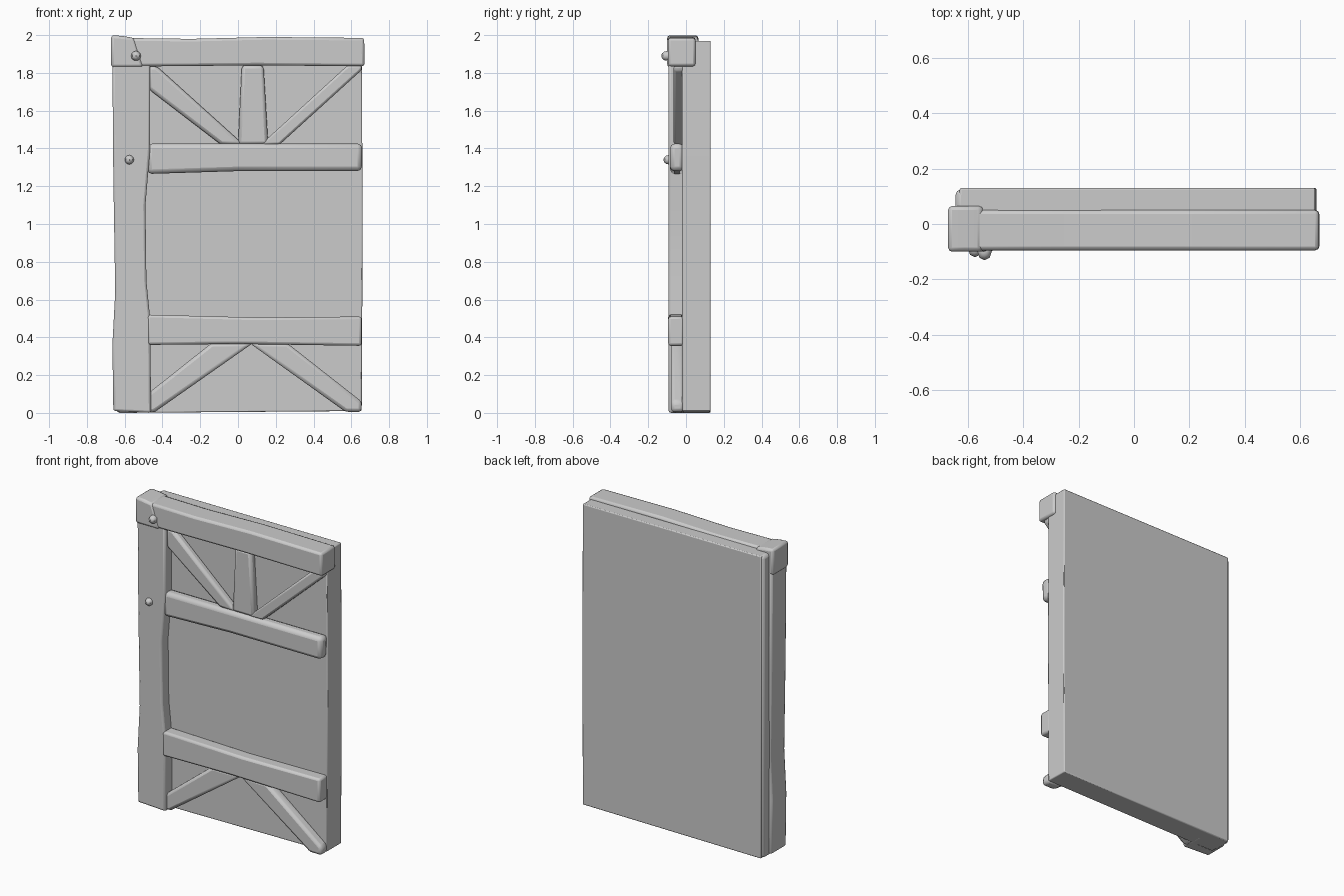
import bpy, bmesh, math

cube = bpy.data.objects.get("Cube")
if cube:
    bpy.data.objects.remove(cube)

grey = bpy.data.materials.new("plain_grey")
grey.use_nodes = True
grey.diffuse_color = (0.6, 0.6, 0.6, 1)
grey.node_tree.nodes["Principled BSDF"].inputs["Base Color"].default_value = (0.6, 0.6, 0.6, 1)


def finish(name, bm, bevel=0.0, segments=2):
    bmesh.ops.recalc_face_normals(bm, faces=bm.faces)
    mesh = bpy.data.meshes.new(name)
    bm.to_mesh(mesh)
    bm.free()
    obj = bpy.data.objects.new(name, mesh)
    bpy.context.collection.objects.link(obj)
    mesh.materials.append(grey)
    if bevel:
        mod = obj.modifiers.new("worn_edges", 'BEVEL')
        mod.width = bevel
        mod.segments = segments
        mod.limit_method = 'ANGLE'
    bpy.ops.object.select_all(action='DESELECT')
    obj.select_set(True)
    bpy.context.view_layer.objects.active = obj
    bpy.ops.object.shade_smooth_by_angle(angle=math.radians(40))
    return obj


def slab(name, outline, front, back, bevel=0.012):
    """Extrude an (x, z) outline from y = front to y = back."""
    bm = bmesh.new()
    face = bm.faces.new([bm.verts.new((x, front, z)) for x, z in outline])
    new = bmesh.ops.extrude_face_region(bm, geom=[face])["geom"]
    for v in new:
        if isinstance(v, bmesh.types.BMVert):
            v.co.y = back
    return finish(name, bm, bevel)


def knob(name, x, y, z, radius):
    bm = bmesh.new()
    bmesh.ops.create_uvsphere(bm, u_segments=8, v_segments=6, radius=radius)
    for v in bm.verts:
        v.co = (x + v.co.x, y + v.co.y * 1.2, z + v.co.z)
    return finish(name, bm)


# Backing panel
slab("back_panel", [(-0.63, 0), (0.655, 0.01), (0.66, 1.0), (0.655, 1.97), (-0.63, 1.97)],
     -0.02, 0.13, 0.006)

# Upright post, chamfered towards the back
post = slab("side_post", [(-0.66, 0.01), (-0.46, 0.0), (-0.465, 0.5), (-0.485, 0.7), (-0.49, 1.1),
                          (-0.465, 1.4), (-0.465, 1.85), (-0.665, 1.85), (-0.66, 1.25),
                          (-0.65, 0.64), (-0.665, 0.36)], -0.092, 0.065)
slab("post_back_edge", [(-0.645, 0), (-0.6, 0), (-0.6, 1.97), (-0.645, 1.97)], 0.0, 0.125, 0.02)

# Crossbeams
slab("top_beam", [(-0.62, 1.835), (-0.42, 1.835), (0.1, 1.84), (0.67, 1.835), (0.668, 1.985),
                  (0.15, 1.99), (-0.25, 1.98), (-0.62, 1.985)], -0.095, 0.05, 0.014)
slab("top_corner_block", [(-0.672, 1.83), (-0.5, 1.83), (-0.55, 1.985), (-0.61, 1.995), (-0.672, 2.0)],
     -0.1, 0.065, 0.015)
slab("middle_beam", [(-0.48, 1.265), (0.0, 1.28), (0.655, 1.28), (0.658, 1.425), (-0.48, 1.425)],
     -0.085, -0.01, 0.024)
slab("lower_beam", [(-0.48, 0.36), (0.0, 0.365), (0.655, 0.355), (0.655, 0.51), (0.1, 0.505),
                    (-0.48, 0.52)], -0.095, -0.01, 0.014)

# Upper lattice braces
braces = {
    "upper_left_brace": [(-0.475, 1.715), (-0.09, 1.42), (0.03, 1.42), (-0.43, 1.835), (-0.475, 1.835)],
    "upper_centre_post": [(0.0, 1.42), (0.16, 1.42), (0.135, 1.84), (0.02, 1.84)],
    "upper_right_brace": [(0.12, 1.42), (0.22, 1.42), (0.655, 1.815), (0.655, 1.84), (0.58, 1.84)],
}
for name, outline in braces.items():
    slab(name, outline, -0.065, -0.01, 0.018)

# Lower splayed braces
slab("lower_left_brace", [(-0.48, 0.0), (-0.44, 0.005), (0.08, 0.37), (-0.14, 0.37), (-0.48, 0.1)],
     -0.075, -0.01, 0.018)
slab("lower_right_brace", [(0.655, 0.005), (0.57, 0.005), (0.06, 0.37), (0.26, 0.37), (0.655, 0.06)],
     -0.08, -0.01, 0.018)

# Pegs
knob("upper_peg", -0.54, -0.1, 1.89, 0.026)
knob("lower_peg", -0.575, -0.09, 1.34, 0.025)
